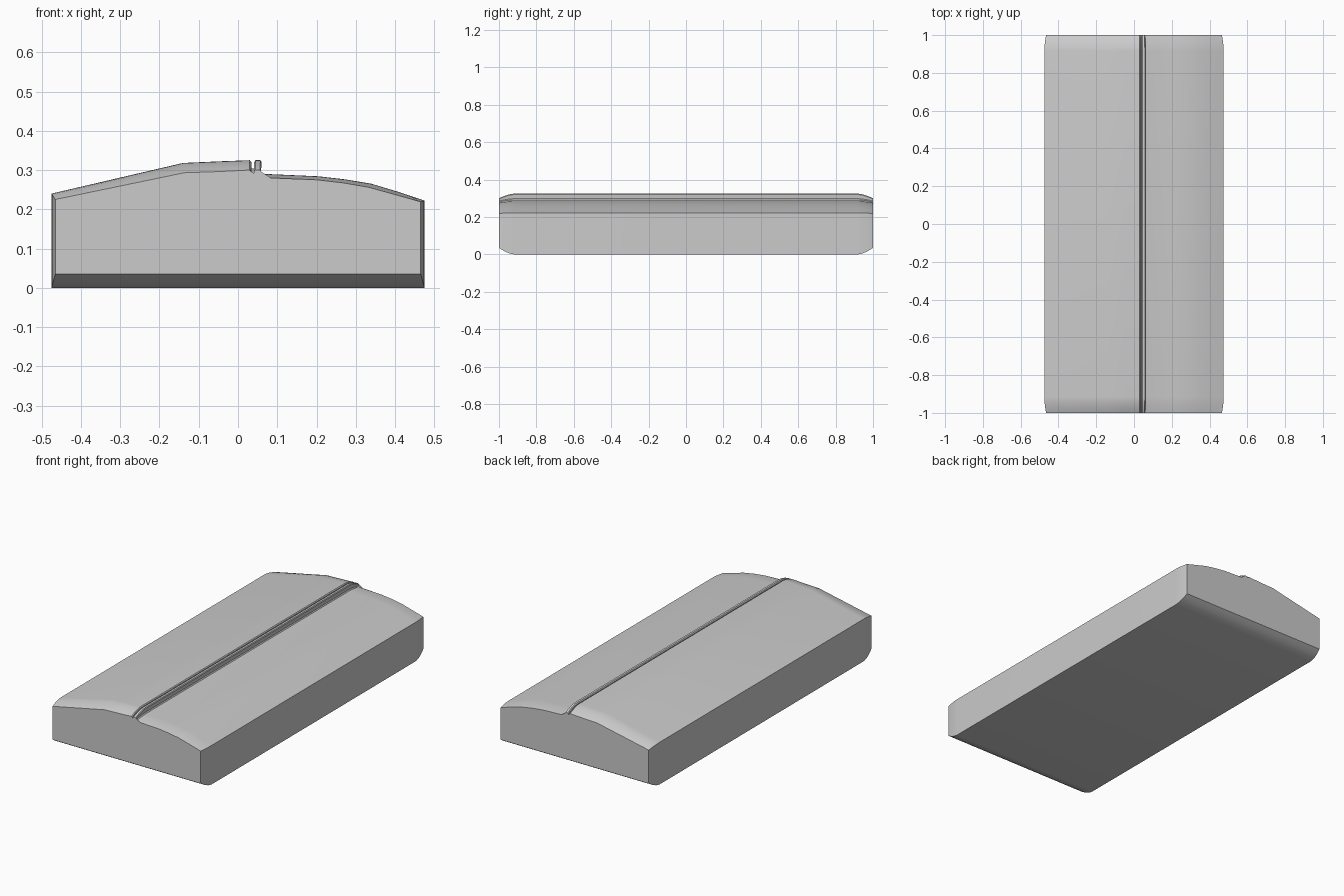
import bpy, bmesh

if "Cube" in bpy.data.objects:
    bpy.data.objects.remove(bpy.data.objects["Cube"])

# Cross-section of the slab: (x, z at full size, z at the end face)
PROFILE = [
    (-0.475, 0.000, 0.035), (0.475, 0.000, 0.035),
    (0.475, 0.222, 0.219), (0.410, 0.244, 0.237), (0.340, 0.265, 0.256),
    (0.275, 0.276, 0.267), (0.205, 0.284, 0.275), (0.070, 0.290, 0.279),
    (0.062, 0.292, 0.281), (0.058, 0.298, 0.285), (0.060, 0.320, 0.296),
    (0.057, 0.325, 0.300), (0.045, 0.325, 0.300), (0.041, 0.320, 0.297),
    (0.041, 0.304, 0.288), (0.035, 0.304, 0.288), (0.034, 0.320, 0.296),
    (0.030, 0.325, 0.300), (-0.050, 0.322, 0.296),
    (-0.140, 0.318, 0.293), (-0.475, 0.240, 0.225),
]

# Stations along the length, rounding over towards each end
STEPS = 6
ROUND = 0.085
end = [(1 - ROUND + ROUND * i / STEPS, (i / STEPS) ** 1.7) for i in range(STEPS + 1)]
stations = [(-y, t) for y, t in reversed(end)] + end


def section(bm, y, t):
    """One ring of the slab; t is 0 at full size and 1 at the end face."""
    return [bm.verts.new((x * (1 - 0.02 * t), y, full + (tip - full) * t))
            for x, full, tip in PROFILE]


# Slab with overlapping step and groove
bm = bmesh.new()
rings = [section(bm, y, t) for y, t in stations]
n = len(PROFILE)
for a, b in zip(rings, rings[1:]):
    for i in range(n):
        j = (i + 1) % n
        bm.faces.new((a[i], a[j], b[j], b[i]))
caps = [bm.faces.new(rings[0]), bm.faces.new(rings[-1])]
bmesh.ops.triangulate(bm, faces=caps)
bmesh.ops.recalc_face_normals(bm, faces=bm.faces[:])

mesh = bpy.data.meshes.new("stepped_slab")
bm.to_mesh(mesh)
bm.free()
slab = bpy.data.objects.new("stepped_slab", mesh)
bpy.context.collection.objects.link(slab)

# Smooth the rounded ends, keep the rim and step crisp
bpy.context.view_layer.objects.active = slab
slab.select_set(True)
bpy.ops.object.shade_smooth_by_angle(angle=0.45)
